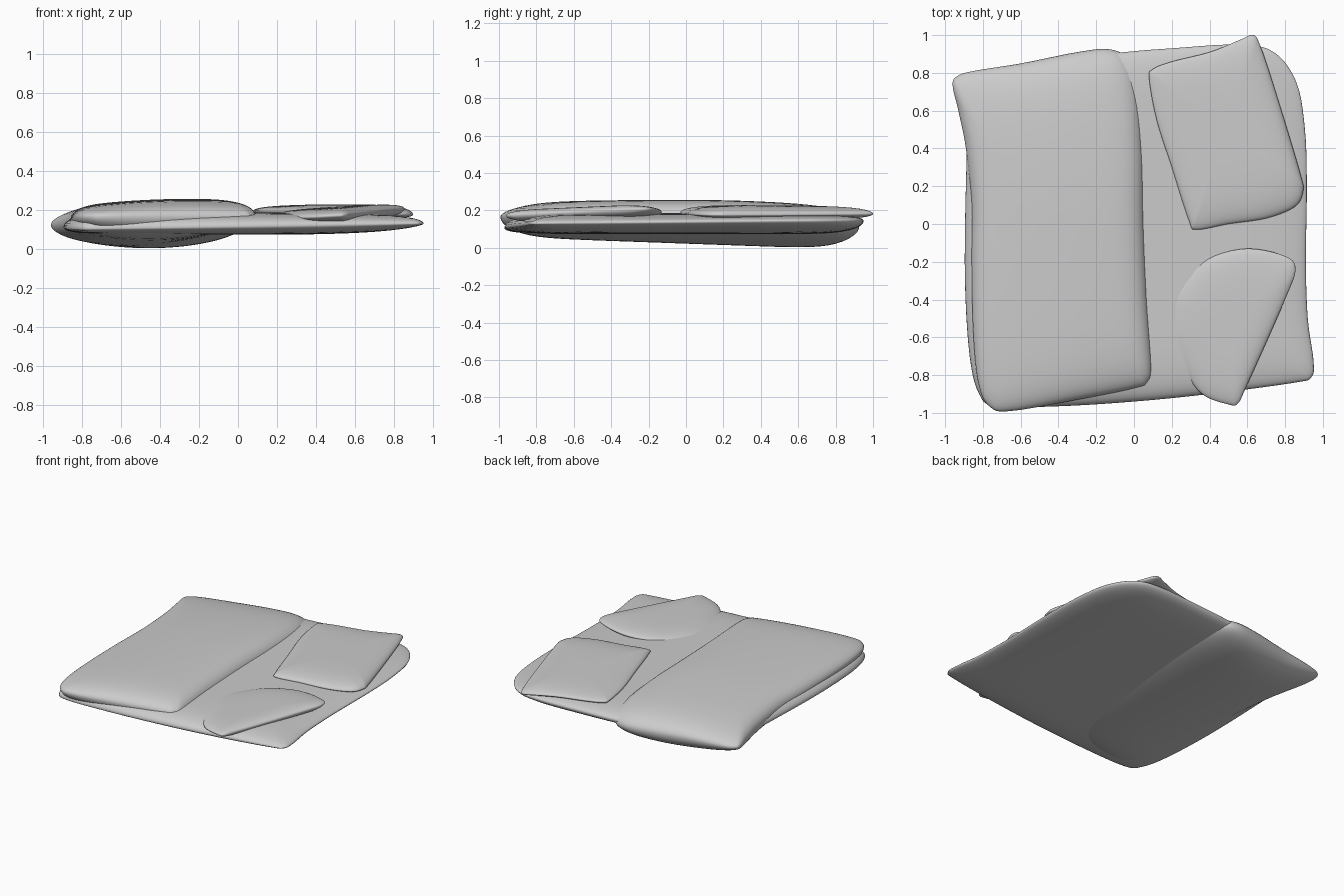
import bpy, bmesh, math
from mathutils import Vector

if "Cube" in bpy.data.objects:
    bpy.data.objects.remove(bpy.data.objects["Cube"])


def smooth_outline(points, steps=5):
    """Closed Catmull-Rom curve through the outline points."""
    pts = [Vector(p) for p in points]
    n = len(pts)
    curve = []
    for i in range(n):
        a, b, c, d = (pts[(i + k) % n] for k in (-1, 0, 1, 2))
        for s in range(steps):
            t = s / steps
            curve.append(0.5 * (2 * b + (c - a) * t
                                + (2 * a - 5 * b + 4 * c - d) * t ** 2
                                + (3 * b - a - 3 * c + d) * t ** 3))
    return curve


def cushion(name, outline, top, rim, bottom, power, rings=20):
    """Puffed slab: top and bottom surfaces swell from a shared rim."""
    curve = smooth_outline(outline)
    xs, ys = [p.x for p in curve], [p.y for p in curve]
    centre = Vector(((min(xs) + max(xs)) / 2, (min(ys) + max(ys)) / 2))
    bm = bmesh.new()

    def vert(r, p, side):
        q = centre.lerp(p, r)
        swell = math.sqrt(max(0, 1 - r ** power))
        edge = rim(q.x, q.y)
        return bm.verts.new((q.x, q.y, edge + (side(q.x, q.y) - edge) * swell))

    # Ring spacing tightens towards the rim
    radii = [math.sin(math.pi / 2 * i / rings) for i in range(1, rings + 1)]
    loops = [[vert(r, p, top) for p in curve] for r in radii]
    loops += [[vert(r, p, bottom) for p in curve] for r in reversed(radii[:-1])]
    n = len(curve)
    for upper, lower in zip(loops, loops[1:]):
        for i in range(n):
            j = (i + 1) % n
            bm.faces.new((upper[i], lower[i], lower[j], upper[j]))
    for loop, side in ((loops[0], top), (loops[-1], bottom)):
        hub = vert(0, centre, side)
        for i in range(n):
            bm.faces.new((hub, loop[i], loop[(i + 1) % n]))
    bmesh.ops.recalc_face_normals(bm, faces=bm.faces)
    for face in bm.faces:
        face.smooth = True
    mesh = bpy.data.meshes.new(name)
    bm.to_mesh(mesh)
    bm.free()
    obj = bpy.data.objects.new(name, mesh)
    bpy.context.collection.objects.link(obj)


# Wide base pad, thinning towards its left side
cushion("base_pad",
        [(-.895, -.3), (-.87, -.7), (-.82, -.9), (-.73, -.965), (-.4, -.965),
         (0, -.94), (.4, -.9), (.85, -.84), (.94, -.81), (.95, -.72),
         (.92, -.5), (.91, -.2), (.915, .2), (.905, .5), (.86, .75),
         (.74, .91), (.55, .95), (.2, .93), (-.05, .91), (-.5, .86),
         (-.8, .78), (-.87, .6), (-.89, .2)],
        top=lambda x, y: .187 - .02 * max(x, 0) ** 2,
        rim=lambda x, y: .125 + .015 * x + .012 * y,
        bottom=lambda x, y: .072 + .04 * max(x, 0) ** 3,
        power=9)

# Long mattress, its rounded belly sunk through the base towards the back
cushion("mattress",
        [(-.96, .73), (-.94, .78), (-.85, .81), (-.6, .85), (-.3, .91),
         (-.13, .925), (-.03, .87), (.03, .7), (.055, .4), (.06, 0),
         (.075, -.4), (.095, -.75), (.07, -.84), (0, -.87), (-.3, -.93),
         (-.65, -.99), (-.76, -.97), (-.82, -.86), (-.85, -.6),
         (-.86, -.2), (-.86, .1), (-.89, .4), (-.93, .6)],
        top=lambda x, y: (.256 - .11 * (x + .25) ** 2 - .015 * y * y
                          - .04 * max(y, 0) ** 2),
        rim=lambda x, y: .14 - .025 * y,
        bottom=lambda x, y: .022 - .036 * y + .31 * (x + .47) ** 2,
        power=9)

# Square pillow at the back
cushion("back_pillow",
        [(.08, .77), (.1, .82), (.2, .86), (.4, .91), (.55, .97), (.63, 1),
         (.67, .94), (.75, .7), (.88, .27), (.895, .17), (.85, .09),
         (.7, .03), (.5, 0), (.33, -.03), (.29, .02), (.2, .3), (.12, .55)],
        top=lambda x, y: .231 - .01 * y,
        rim=lambda x, y: .197 - .025 * x,
        bottom=lambda x, y: .15,
        power=4)

# Tilted pillow at the front, its inner side sunk into the base
cushion("front_pillow",
        [(.19, -.4), (.28, -.28), (.4, -.18), (.6, -.13), (.8, -.17),
         (.855, -.24), (.8, -.4), (.6, -.85), (.55, -.95), (.5, -.955),
         (.36, -.9), (.25, -.75), (.18, -.58)],
        top=lambda x, y: .197 + .053 * x + .02 * y,
        rim=lambda x, y: .158 + .062 * x + .02 * y,
        bottom=lambda x, y: .13 + .04 * x + .02 * y,
        power=4)
